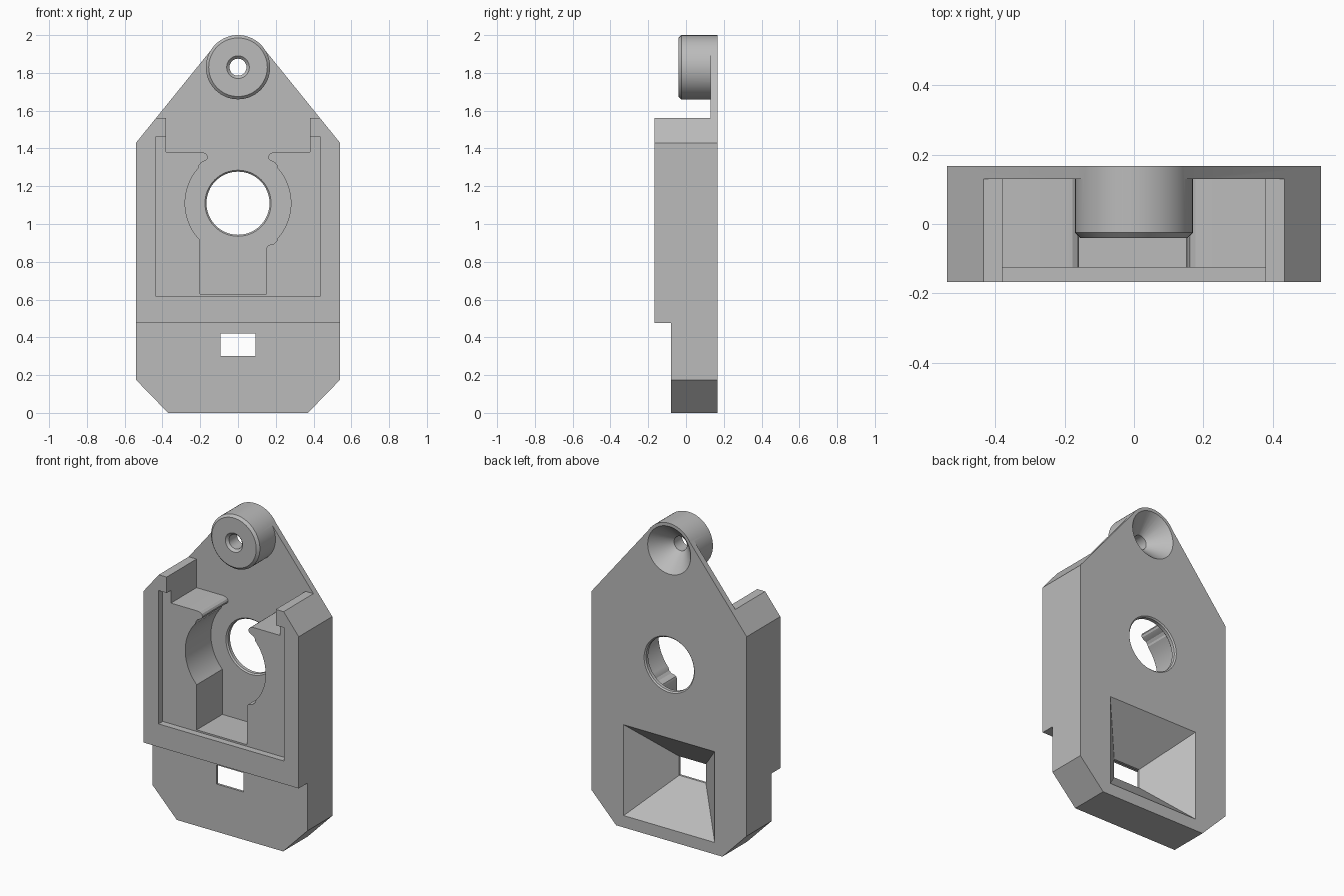
import bpy, bmesh, math

if "Cube" in bpy.data.objects:
    bpy.data.objects.remove(bpy.data.objects["Cube"])

grey = bpy.data.materials.new("plain grey")
grey.diffuse_color = (0.5, 0.5, 0.5, 1)
grey.use_nodes = True
grey.node_tree.nodes["Principled BSDF"].inputs["Base Color"].default_value = grey.diffuse_color


def finish(name, bm):
    bmesh.ops.recalc_face_normals(bm, faces=bm.faces)
    mesh = bpy.data.meshes.new(name)
    bm.to_mesh(mesh)
    bm.free()
    ob = bpy.data.objects.new(name, mesh)
    mesh.materials.append(grey)
    bpy.context.collection.objects.link(ob)
    return ob


def loft(name, rings):
    """Closed solid through rings of equal point count."""
    bm = bmesh.new()
    loops = [[bm.verts.new(p) for p in ring] for ring in rings]
    n = len(loops[0])
    for a, b in zip(loops, loops[1:]):
        for i in range(n):
            j = (i + 1) % n
            bm.faces.new((a[i], a[j], b[j], b[i]))
    bm.faces.new(loops[0])
    bm.faces.new(loops[-1])
    return finish(name, bm)


def prism(name, pts, y0, y1):
    return loft(name, [[(x, y, z) for x, z in pts] for y in (y0, y1)])


def rect(x, z0, z1):
    return [(-x, z0), (x, z0), (x, z1), (-x, z1)]


def arc(r, cz, a0, a1, n):
    angles = [math.radians(a0 + (a1 - a0) * i / n) for i in range(n + 1)]
    return [(r * math.cos(a), cz + r * math.sin(a)) for a in angles]


def lathe(name, cz, profile, n=64):
    """Solid turned about a y-parallel axis, profile of (radius, y)."""
    return loft(name, [[(x, y, z) for x, z in arc(r, cz, 0, 360, n)[:-1]]
                       for r, y in profile])


def combine(ob, other, operation):
    m = ob.modifiers.new(operation, "BOOLEAN")
    m.operation, m.object, m.solver = operation, other, "EXACT"
    bpy.context.view_layer.objects.active = ob
    bpy.ops.object.modifier_apply(modifier=m.name)
    bpy.data.objects.remove(other)


BACK, FRONT, FLOOR, OUT = 0.167, -0.167, 0.13, -0.4
HOLE_Z, BOSS_Z = 1.11, 1.83

# Full-depth body with tapered top and chamfered foot
outline = [(-0.37, 0), (0.37, 0), (0.54, 0.175), (0.54, 1.43)]
outline += arc(0.168, BOSS_Z, 38.8, 141.2, 24) + [(-0.54, 1.43), (-0.54, 0.175)]
body = prism("mount_body", outline, FRONT, BACK)

# Thin upper plate, open top, shallow recess and stepped foot
for half, z0, z1, depth in ((1, 1.56, 2.3, FLOOR), (0.38, 1.38, 1.8, FLOOR),
                            (0.437, 0.62, 1.46, -0.125), (1, -0.3, 0.475, -0.08)):
    combine(body, prism("cutter", rect(half, z0, z1), OUT, depth), "DIFFERENCE")

# Round pocket with lower slot and rounded upper lips
lip = [(0.206, 1.31), (0.195, 1.325), (0.175, 1.334), (0.164, 1.342),
       (0.159, 1.355), (0.165, 1.368), (0.178, 1.377), (0.2, 1.38), (0.2, 1.42)]
pocket = [(-0.2, 0.63), (0.15, 0.63), (0.15, 0.87), (0.156, 0.884),
          (0.17, 0.89), (0.19, 0.895), (0.204, 0.908)]
pocket += arc(0.28, HOLE_Z, -41.4, 42, 24) + lip
pocket += [(-x, z) for x, z in reversed(lip)] + arc(0.28, HOLE_Z, 138, 224.4, 24)
combine(body, prism("cutter", pocket, OUT, FLOOR), "DIFFERENCE")

# Chamfered through hole
combine(body, lathe("cutter", HOLE_Z, [(0.175, 0.1), (0.175, FLOOR), (0.167, 0.138),
                                       (0.167, 0.159), (0.175, BACK), (0.175, 0.2)]),
        "DIFFERENCE")

# Top boss with countersunk bore
boss = lathe("boss", BOSS_Z, [(0.155, -0.04), (0.17, -0.025), (0.17, BACK)])
combine(body, boss, "UNION")
combine(body, lathe("cutter", BOSS_Z, [(0.06, -0.1), (0.06, -0.04), (0.045, -0.025),
                                       (0.045, 0.055), (0.15, BACK), (0.15, 0.25)]),
        "DIFFERENCE")

# Rear funnel narrowing to the front window
steps = ((0.093, 0.30, 0.42, -0.2), (0.093, 0.30, 0.42, -0.065),
         (0.317, 0.075, 0.647, BACK), (0.317, 0.075, 0.647, 0.25))
combine(body, loft("cutter", [[(x, y, z) for x, z in rect(h, z0, z1)]
                              for h, z0, z1, y in steps]), "DIFFERENCE")

bpy.ops.object.select_all(action="DESELECT")
body.select_set(True)
bpy.context.view_layer.objects.active = body
bpy.ops.object.shade_smooth_by_angle(angle=math.radians(25))
